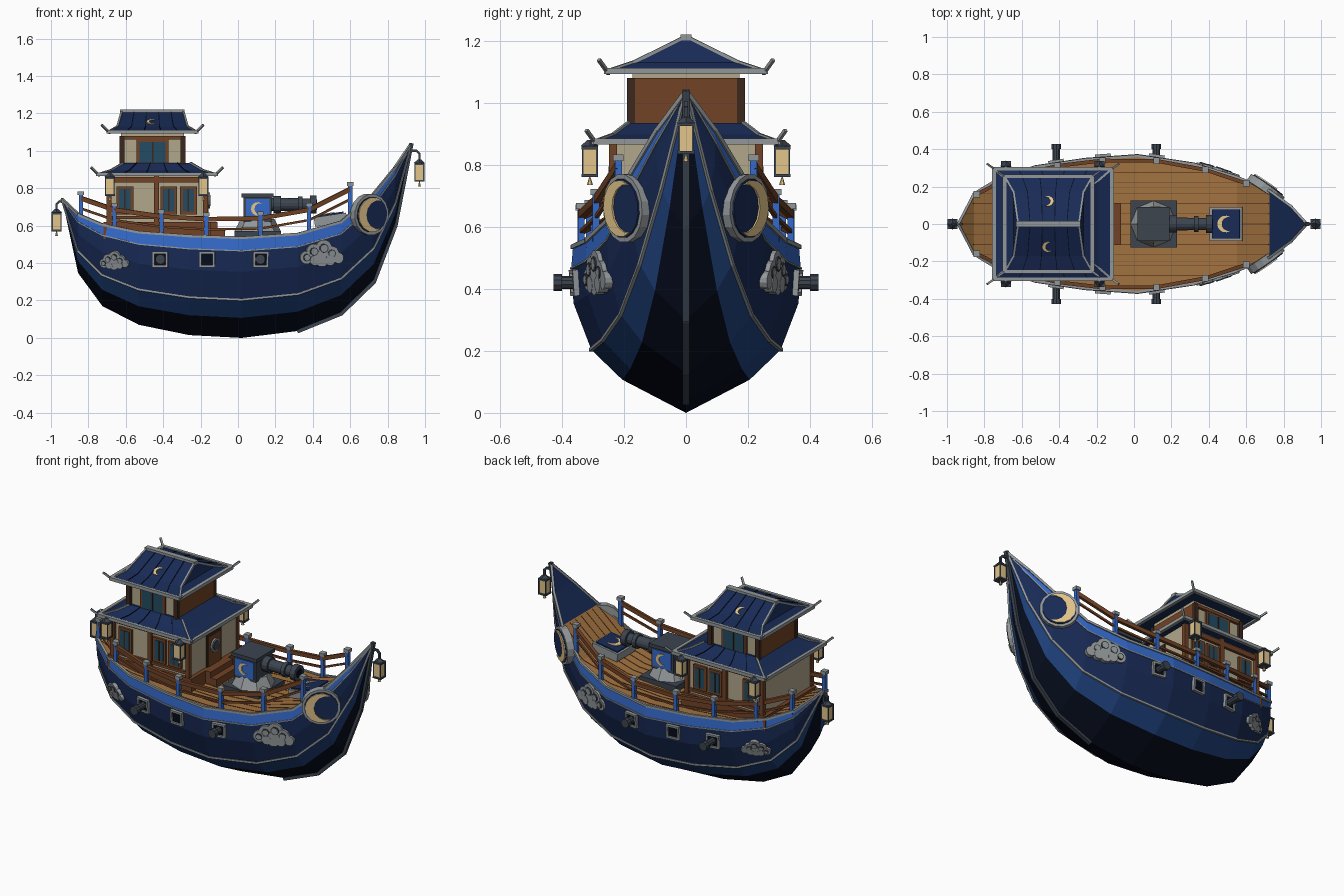
import bpy, bmesh, math
from mathutils import Vector as V, Matrix

if "Cube" in bpy.data.objects:
    bpy.data.objects.remove(bpy.data.objects["Cube"])

COL = dict(navy=(30, 46, 86), blue=(55, 105, 200), band=(36, 66, 122), black=(14, 20, 34),
           deck=(160, 114, 66), brown=(112, 68, 42), dark=(62, 44, 34), beige=(176, 166, 138),
           gold=(226, 196, 138), iron=(62, 70, 80), teal=(40, 76, 98), grey=(145, 150, 152))
MAT = {}
for k, c in COL.items():
    MAT[k] = bpy.data.materials.new(k)
    MAT[k].diffuse_color = tuple((v / 255) ** 2.2 for v in c) + (1,)
PARTS = {}
I4 = Matrix.Identity(4)

def part(name, mat):
    return PARTS.setdefault((name, mat), bmesh.new())

def box(name, mat, c, size, M=I4):
    bmesh.ops.create_cube(part(name, mat), size=1,
                          matrix=M @ Matrix.Translation(c) @ Matrix.Diagonal((*size, 1)))

def span(name, mat, x, y, z):
    r = (x, y, z)
    box(name, mat, [(a + b) / 2 for a, b in r], [abs(b - a) for a, b in r])

def cyl(name, mat, a, b, r1, r2=None, seg=12):
    a, b = V(a), V(b)
    M = Matrix.Translation((a + b) / 2) @ (b - a).to_track_quat('Z', 'Y').to_matrix().to_4x4()
    bmesh.ops.create_cone(part(name, mat), cap_ends=True, segments=seg, radius1=r1,
                          radius2=r1 if r2 is None else r2, depth=(b - a).length, matrix=M)

def bars(name, mat, pts, w, h=None):
    for a, b in zip(pts, pts[1:]):
        a, b = V(a), V(b)
        d = (b - a).normalized()
        up = V((0, 0, 1)) if abs(d.z) < .95 else V((1, 0, 0))
        box(name, mat, (0, 0, 0), (w, h or w, (b - a).length + w * .5), frame((a + b) / 2, d, up))

def frame(loc, n, up=V((0, 0, 1))):
    n = V(n).normalized()
    u = up.cross(n).normalized()
    M = Matrix((u, n.cross(u), n)).transposed().to_4x4()
    M.translation = loc
    return M

def prism(name, mat, pts, d0, d1, M):
    bm = part(name, mat)
    lo, hi = [[bm.verts.new(M @ V((x, y, d))) for x, y in pts] for d in (d0, d1)]
    n = len(pts)
    bm.faces.new(lo[::-1]); bm.faces.new(hi)
    for i in range(n):
        bm.faces.new((lo[i], lo[(i + 1) % n], hi[(i + 1) % n], hi[i]))

def crescent(name, r, d0, d1, M):
    out = [(r * math.cos(t), r * math.sin(t)) for t in [math.radians(55 + i * 25) for i in range(11)]]
    e = V(out[0])
    cx, R = r * .38, math.hypot(e.x - r * .38, e.y)
    a = math.atan2(e.y, e.x - cx)
    inn = [(cx + R * math.cos(t), R * math.sin(t))
           for t in [2 * math.pi - a - i * (2 * math.pi - 2 * a) / 8 for i in range(1, 8)]]
    prism(name, 'gold', out + inn, d0, d1, M)

def ngon(r, n, x=0, y=0):
    return [(x + r * math.cos(2 * math.pi * (i + .5) / n), y + r * math.sin(2 * math.pi * (i + .5) / n)) for i in range(n)]

# Hull stations: x, half width, keel z, sheer z; section: width and height fractions
ST = [(-.94, 0, .74, .74), (-.855, .165, .347, .66), (-.725, .245, .17, .605), (-.53, .31, .07, .565),
      (-.26, .35, .015, .545), (.02, .37, 0, .535), (.32, .325, .037, .555), (.55, .255, .13, .62),
      (.725, .18, .30, .77), (.84, .095, .60, .91), (.925, 0, 1.035, 1.035)]
SEC = [(0, 0), (.555, .2), (.825, .38), (.98, .66), (1, .87), (.985, 1)]

def lerp(tab, x, col, key=0):
    for p, q in zip(tab, tab[1:]):
        if x <= q[key] or q is tab[-1]:
            t = (x - p[key]) / (q[key] - p[key])
            return p[col] + t * (q[col] - p[col])

def station(x):
    return [lerp(ST, x, i) for i in (1, 2, 3)]

def hull_y(x, z):
    w, zk, zt = station(x)
    return w * lerp(SEC, (z - zk) / (zt - zk), 0, 1)

def hull_frame(x, z, s):
    e = .03
    n = V((-(hull_y(x + e, z) - hull_y(x - e, z)) / (2 * e), 1, -(hull_y(x, z + e) - hull_y(x, z - e)) / (2 * e)))
    return frame((x, s * hull_y(x, z), z), (n.x, s * n.y, n.z))

def row(k, s, off=0.0):
    return [(x, s * (w * SEC[k][0] + (off if w else 0)), zk + (zt - zk) * SEC[k][1]) for x, w, zk, zt in ST]

# Hull and deck as one closed loft with coloured strakes
rows = [row(k, 1) for k in range(5, -1, -1)] + [row(k, -1) for k in range(1, 6)]
mats = ['black', 'band', 'navy', 'blue', 'deck']
cols = [3, 2, 2, 1, 0, 0, 1, 2, 2, 3, 4]
bm = bmesh.new()
grid = [[bm.verts.new(r[i]) for r in rows] for i in range(len(ST))]
for i in range(len(ST) - 1):
    for j in range(11):
        f = bm.faces.new((grid[i][j], grid[i][(j + 1) % 11], grid[i + 1][(j + 1) % 11], grid[i + 1][j]))
        f.material_index = 2 if j == 10 and ST[i][0] > .7 else cols[j]
bmesh.ops.remove_doubles(bm, verts=bm.verts, dist=1e-4)
bmesh.ops.recalc_face_normals(bm, faces=bm.faces)
me = bpy.data.meshes.new('hull')
bm.to_mesh(me)
for m in mats:
    me.materials.append(MAT[m])
bpy.context.collection.objects.link(bpy.data.objects.new('hull', me))

# Stem bar and plank seams
bars('stem_bar', 'iron', [(x + .002, 0, z) for x, w, z, t in ST[6:]], .022)
for y in [i * .055 for i in range(-6, 7)]:
    xs = [x / 50 for x in range(-46, 37) if station(x / 50)[0] > abs(y) + .012]
    xs = [xs[0]] + [s[0] for s in ST if xs[0] < s[0] < xs[-1]] + [xs[-1]]
    bars('plank_seams', 'brown', [(x, y, station(x)[2]) for x in xs], .004)

def window(name, x, z, w, h, y, s):
    box(name + '_frame', 'brown', (x, s * y, z), (w + .03, .014, h + .03))
    box(name + '_glass', 'teal', (x, s * y, z), (w, .02, h))
    box(name + '_frame', 'dark', (x, s * y, z), (.008, .026, h))

def lantern(x, y, z):
    box('lantern_light', 'gold', (x, y, z), (.044, .044, .085))
    for a in (-1, 1):
        box('lantern_frame', 'iron', (x, y, z + a * .045), (.054, .054, .01))
        for b in (-1, 1):
            box('lantern_frame', 'iron', (x + a * .023, y + b * .023, z), (.006, .006, .09))
    cyl('lantern_frame', 'iron', (x, y, z + .05), (x, y, z + .07), .03, .008, 4)
    cyl('lantern_tassel', 'gold', (x, y, z - .075), (x, y, z - .05), .01, .002, 6)

for s in (1, -1):
    # Trim lines
    bars('strake_trim', 'grey', row(2, s, .002), .011)
    bars('strake_trim', 'grey', row(4, s, .001), .006)
    bars('sheer_trim', 'grey', row(5, s), .014)
    # Railing
    rail = []
    for x, h in ((-.84, .105), (-.66, .105), (-.41, .105), (-.17, .105), (.12, .11), (.38, .125), (.6, .145)):
        w, zk, zt = station(x)
        y = s * (w * .985 - .012)
        span('rail_posts', 'blue', (x - .011, x + .011), (y - .011, y + .011), (zt - .02, zt + h + .005))
        box('rail_post_caps', 'grey', (x, y, zt + h + .015), (.034, .034, .02))
        rail.append(V((x, y, zt + h - .012)))
    bars('hand_rail', 'brown', rail, .02, .024)
    bars('lower_rail', 'brown', [p - V((0, 0, .055)) for p in rail], .012)
    # Gun ports
    for i, x in enumerate((-.415, -.165, .12)):
        M = hull_frame(x, .42, s)
        for a in (-1, 1):
            box('port_frames', 'grey', (a * .036, 0, .006), (.012, .084, .024), M)
            box('port_frames', 'grey', (0, a * .036, .006), (.084, .012, .024), M)
        box('port_lids', 'black', (0, 0, .002), (.064, .064, .014), M)
        if i != 1:
            y = hull_y(x, .42)
            cyl('side_guns', 'iron', (x, s * (y - .02), .42), (x, s * .40, .42), .021, .021, 10)
            cyl('side_guns', 'iron', (x, s * .40, .42), (x, s * .428, .42), .027, .027, 10)
    # Moon eyes on the bow
    M = frame((.708, s * .195, .66), (.57, s * .82, -.05))
    M = M @ Matrix.Diagonal((-s, 1, 1, 1))
    prism('eye_ring', 'grey', ngon(.111, 16), -.03, .012, M)
    prism('eye_disc', 'navy', ngon(.096, 16), 0, .018, M)
    crescent('eye_moon', .092, .01, .024, M)
    # Clouds: overlapping lobes with swirl rings
    for x, z, k in ((-.66, .415, .7), (.445, .45, 1)):
        M = hull_frame(x, z, s)
        for j, (u, v, r) in enumerate(((-.085, -.02, .036), (-.045, .012, .042), (.01, .03, .046), (.055, .002, .04),
                                       (.092, -.022, .03), (0, -.025, .045), (-.04, -.035, .028), (.045, -.035, .028))):
            prism('clouds', 'grey', ngon(r * k, 12, -s * u * k, v * k), -.012, .012 + .0012 * j, M)
            if j < 4:
                prism('cloud_swirls', 'iron', ngon(r * k * .55, 10, -s * u * k, v * k), .012, .0195, M)
                prism('cloud_swirls', 'grey', ngon(r * k * .42, 10, -s * u * k, v * k), .012, .021, M)
    # Cabin walls: windows and posts on both long sides
    for x in (-.605, -.37, -.265):
        window('cabin_window', x, .735, .06, .12, .237, s)
    window('tower_window', -.457, .993, .14, .11, .178, s)
    for x in (-.69, -.435, -.175):
        box('cabin_posts', 'brown', (x, s * .235, .735), (.026, .026, .28))
    for x in (-.62, -.295):
        box('tower_posts', 'dark', (x, s * .178, .995), (.026, .026, .17))
    box('cabin_beams', 'brown', (-.4325, s * .237, .845), (.53, .02, .03))
    box('cabin_beams', 'brown', (-.4325, s * .237, .645), (.53, .016, .016))
    box('tower_beams', 'brown', (-.457, s * .178, 1.07), (.35, .02, .02))
    for x in (-.685, -.185):
        lantern(x, s * .31, .81)
    # Roof moons
    crescent('roof_moon', .03, -.02, .006, frame((-.46, s * .12, 1.153), (0, s * .45, 1), V((0, 0, 1))))

# Cabin bodies
span('cabin_base', 'brown', (-.72, -.145), (-.25, .25), (.53, .62))
span('cabin_walls', 'beige', (-.695, -.17), (-.23, .23), (.6, .88))
span('tower_walls', 'beige', (-.625, -.29), (-.172, .172), (.9, 1.1))
span('tower_end_panels', 'brown', (-.63, -.285), (-.165, .165), (.91, 1.08))
span('cabin_door', 'dark', (-.18, -.162), (-.07, .07), (.6, .82))
span('cabin_door_panel', 'brown', (-.18, -.159), (-.055, .055), (.61, .805))
cyl('door_emblem', 'grey', (-.17, 0, .735), (-.15, 0, .735), .042, .042, 12)
cyl('door_emblem', 'iron', (-.17, 0, .735), (-.146, 0, .735), .03, .03, 12)
span('cabin_step', 'brown', (-.15, -.07), (-.11, .11), (.53, .585))
span('cabin_step', 'brown', (-.15, -.11), (-.11, .11), (.53, .62))

# Hipped roofs with grey eaves, hips and upturned corners
def roof(name, cx, rings):
    bm = part(name, 'navy')
    cs = [[V((cx + a * hx, b * hy, z)) for a, b in ((1, 1), (-1, 1), (-1, -1), (1, -1))] for hx, hy, z in rings]
    vs = [[bm.verts.new(p) for p in c] for c in cs]
    bm.faces.new(vs[0]); bm.faces.new(vs[-1])
    for a, b in zip(vs, vs[1:]):
        for i in range(4):
            bm.faces.new((a[i], a[(i + 1) % 4], b[(i + 1) % 4], b[i]))
    for i in range(4):
        e = cs[0][i]
        bars(name + '_eaves', 'grey', [e, cs[0][(i + 1) % 4]], .02)
        bars(name + '_hips', 'grey', [c[i] for c in cs], .011)
        d = V((math.copysign(.035, e.x - cx), math.copysign(.025, e.y), .035))
        bars(name + '_corner_tips', 'grey', [e - d * .2, e + d], .011)
    for s in (-1, 1):
        for t in (-.6, -.2, .2, .6):
            bars(name + '_tile_seams', 'black', [(cx + t * hx, s * hy, z + .001) for hx, hy, z in rings], .004)

roof('lower_roof', -.433, [(.315, .295, .875), (.245, .235, .897), (.18, .185, .935)])
roof('upper_roof', -.457, [(.235, .255, 1.102), (.187, .17, 1.13), (.165, .012, 1.208)])
span('roof_ridge', 'grey', (-.63, -.285), (-.017, .017), (1.2, 1.22))

# Deck gun on its turret
span('gun_base', 'iron', (-.02, .23), (-.125, .125), (.52, .572))
cyl('gun_pedestal', 'grey', (.105, 0, .57), (.105, 0, .635), .125, .09, 8)
span('gun_turret', 'iron', (.03, .18), (-.082, .082), (.62, .755))
span('gun_turret_lid', 'iron', (.02, .19), (-.092, .092), (.75, .772))
for s in (1, -1):
    box('turret_panel', 'blue', (.105, s * .082, .69), (.125, .012, .105))
    crescent('turret_moon', .036, 0, .006, frame((.105, s * .088, .69), (0, s, 0)))
for a, b, r in ((.17, .41, .036), (.19, .23, .046), (.32, .345, .044), (.385, .42, .048)):
    cyl('gun_barrel', 'iron', (a, 0, .713), (b, 0, .713), r, r * (.9 if b - a > .1 else 1), 14)
cyl('gun_bore', 'black', (.41, 0, .713), (.422, 0, .713), .028)

# Fore hatch
M = Matrix.Translation((.495, 0, .632)) @ Matrix.Rotation(-.15, 4, 'Y')
box('hatch_frame', 'grey', (0, 0, 0), (.175, .18, .05), M)
box('hatch_cover', 'navy', (0, 0, .01), (.15, .155, .046), M)
crescent('hatch_moon', .045, .03, .037, M)

# Bow and stern lanterns on brackets
lantern(.97, 0, .885)
lantern(-.97, 0, .62)
bars('bow_bracket', 'iron', [(.915, 0, 1.0), (.955, 0, 1.0), (.97, 0, .985), (.97, 0, .94)], .012)
bars('stern_bracket', 'iron', [(-.92, 0, .725), (-.955, 0, .73), (-.97, 0, .715), (-.97, 0, .68)], .012)

# Emit all gathered parts
for (name, mat), bm in PARTS.items():
    bmesh.ops.recalc_face_normals(bm, faces=bm.faces)
    me = bpy.data.meshes.new(name)
    bm.to_mesh(me)
    bm.free()
    me.materials.append(MAT[mat])
    bpy.context.collection.objects.link(bpy.data.objects.new(name, me))

for m in bpy.data.materials:
    if m.users and not m.is_grease_pencil:
        m.use_nodes = True
        m.node_tree.nodes["Principled BSDF"].inputs["Base Color"].default_value = m.diffuse_color
